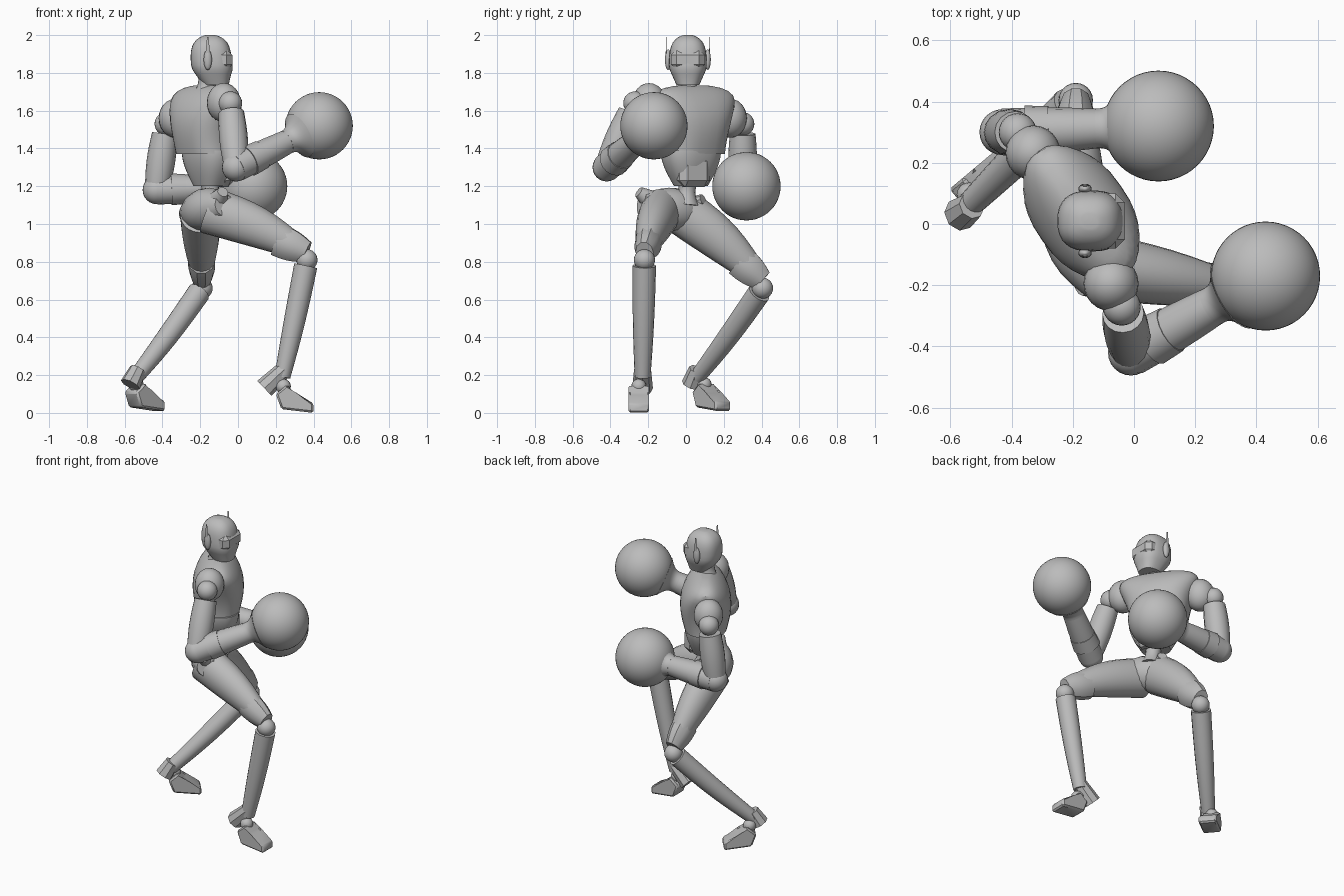
import bpy, bmesh
from math import sin, cos, pi, copysign, radians
from mathutils import Vector, Matrix

if "Cube" in bpy.data.objects:
    bpy.data.objects.remove(bpy.data.objects["Cube"])

shade = (0.5, 0.5, 0.5, 1)
grey = bpy.data.materials.new("plain grey")
grey.use_nodes = True
grey.diffuse_color = shade
grey.node_tree.nodes["Principled BSDF"].inputs["Base Color"].default_value = shade


def finish(name, bm, centre=(0, 0, 0), yaw=0):
    """Turn a bmesh into a placed, shaded object."""
    place = Matrix.Translation(centre) @ Matrix.Rotation(radians(yaw), 4, "Z")
    bmesh.ops.transform(bm, verts=bm.verts, matrix=place)
    bmesh.ops.recalc_face_normals(bm, faces=bm.faces)
    mesh = bpy.data.meshes.new(name)
    bm.to_mesh(mesh)
    bm.free()
    mesh.materials.append(grey)
    part = bpy.data.objects.new(name, mesh)
    bpy.context.collection.objects.link(part)
    bpy.ops.object.select_all(action="DESELECT")
    part.select_set(True)
    bpy.context.view_layer.objects.active = part
    bpy.ops.object.shade_smooth_by_angle(angle=radians(35))


def skin(rings):
    """Join equal rings of points into a closed surface."""
    bm = bmesh.new()
    loops = [[bm.verts.new(point) for point in ring] for ring in rings]
    count = len(loops[0])
    for low, high in zip(loops, loops[1:]):
        for i in range(count):
            j = (i + 1) % count
            bm.faces.new((low[i], low[j], high[j], high[i]))
    bm.faces.new(loops[0])
    bm.faces.new(loops[-1])
    return bm


def limb(name, start, end, start_radius, end_radius, bulge=0, sides=16, flat=1, sag=0):
    """Tapered limb, swollen midway by the bulge and bowed down by the sag."""
    start, end = Vector(start), Vector(end)
    along = (end - start).normalized()
    ref = Vector((0, 0, 1)) if abs(along.z) < 0.8 else Vector((1, 0, 0))
    side = along.cross(ref).normalized()
    up = side.cross(along)
    rings = []
    for step in range(9):
        t = step / 8
        radius = start_radius + (end_radius - start_radius) * t + bulge * sin(pi * t)
        centre = start.lerp(end, t) - Vector((0, 0, sag * sin(pi * t)))
        angles = [2 * pi * i / sides for i in range(sides)]
        rings.append([centre + radius * (side * flat * cos(a) + up * sin(a)) for a in angles])
    finish(name, skin(rings))


def stack(name, base, height, yaw, shape, sides=32):
    """Upright body; shape(t) gives its forward shift, half depth and half width."""
    rings = []
    for step in range(17):
        t = 0.99 * (1 - cos(pi * step / 16)) / 2
        shift, depth, width = shape(t)
        ring = []
        for i in range(sides):
            c, s = cos(2 * pi * i / sides), sin(2 * pi * i / sides)
            ring.append((shift + depth * copysign(abs(c) ** 0.8, c),
                         width * copysign(abs(s) ** 0.8, s), height * t))
        rings.append(ring)
    finish(name, skin(rings), base, yaw)


def ball(name, centre, radius, scale=(1, 1, 1), segments=24):
    bm = bmesh.new()
    bmesh.ops.create_uvsphere(bm, u_segments=segments, v_segments=segments // 2, radius=radius)
    bmesh.ops.scale(bm, vec=scale, verts=bm.verts)
    finish(name, bm, centre)


def box(name, centre, size, yaw, bevel):
    bm = bmesh.new()
    bmesh.ops.create_cube(bm)
    bmesh.ops.scale(bm, vec=size, verts=bm.verts)
    bmesh.ops.bevel(bm, geom=bm.edges[:], offset=bevel, segments=1, affect="EDGES")
    finish(name, bm, centre, yaw)


def foot(name, heel, yaw):
    """Wedge shoe extruded from a side profile, toe pointing forward."""
    profile = [(0, 0.1), (0.03, 0.02), (0.2, 0), (0.2, 0.05), (0.1, 0.1), (0.06, 0.15)]
    bm = skin([[(x, y, z) for x, z in profile] for y in (-0.055, 0.055)])
    bmesh.ops.bevel(bm, geom=bm.edges[:], offset=0.01, segments=1, affect="EDGES")
    finish(name, bm, heel, yaw)


def head_shape(t):
    swell = (1 - t ** 6) ** 0.5 * min(1, 0.6 + 1.2 * t)
    return 0.005 + 0.03 * (1 - t) ** 3, 0.11 * swell, 0.1 * swell


def chest_shape(t):
    depth = (0.13 + 0.03 * sin(pi * t)) * (1 - t ** 4) ** 0.5
    return 0.01, depth, (0.175 + 0.15 * t * t) * (1 - t ** 8) ** 0.5


def belly_shape(t):
    swell = 0.05 * sin(pi * t / 2)
    return 0.01, 0.07 + swell, 0.09 + 1.5 * swell


# Head with visor, neck, ear pieces and antennas
head = Vector((-0.15, 0.01, 1.87))
stack("head", (head.x, head.y, 1.735), 0.267, 0, head_shape)
box("visor", head + Vector((0.07, 0, 0)), (0.1, 0.18, 0.11), 0, 0.03)
limb("neck", (-0.17, 0.01, 1.68), (-0.16, 0.01, 1.8), 0.07, 0.055, -0.015)
for side, word in ((1, "left"), (-1, "right")):
    ear = head + Vector((-0.01, side * 0.105, 0))
    ball(word + "_ear", ear, 0.055, (0.4, 0.3, 1), 16)
    ear.y += side * 0.01
    limb(word + "_antenna", ear, ear + Vector((0, 0, 0.12)), 0.015, 0.004, sides=8, flat=0.2)

# Torso, turned toward the front left
stack("chest", (-0.18, 0.03, 1.37), 0.367, 35, chest_shape)
stack("belly", (-0.16, 0.02, 1.2), 0.19, 35, belly_shape)
limb("waist", (-0.14, 0, 1.1), (-0.15, 0.01, 1.24), 0.07, 0.06, -0.02)
box("belly_plate", (-0.09, 0.04, 1.28), (0.1, 0.18, 0.17), 25, 0.035)

# Pelvis with a nub on each hip
limb("pelvis", (-0.27, 0.11, 1.05), (-0.07, -0.23, 1.1), 0.05, 0.06, 0.06)
limb("right_hip_nub", (-0.11, -0.18, 1.12), (-0.08, -0.25, 1.17), 0.06, 0.03, sides=10)
limb("left_hip_nub", (-0.2, 0, 1.09), (-0.15, 0.09, 1.13), 0.05, 0.03, sides=10)

# Legs: hip, knee, ankle, heel spur tip, back of the foot, foot direction
legs = {
    "right": ((-0.15, -0.13, 1.07), (0.365, -0.22, 0.81), (0.235, -0.23, 0.19),
              (0.14, -0.23, 0.13), (0.2, -0.25, 0), 0),
    "left": ((-0.2, 0, 1.05), (-0.19, 0.405, 0.66), (-0.54, 0.06, 0.19),
             (-0.57, 0.03, 0.15), (-0.57, 0.07, 0.01), 40),
}
for word, (hip, knee, ankle, spur, heel, yaw) in legs.items():
    hip, knee, ankle, heel = map(Vector, (hip, knee, ankle, heel))
    thigh_end = knee + Vector((0, 0, 0.04))
    limb(word + "_thigh", hip, thigh_end, 0.125, 0.05, 0.02, 20, 0.85, -0.02)
    limb(word + "_knee_guard", hip.lerp(thigh_end, 0.7), thigh_end, 0.09, 0.06, 0.01, 10, 0.8)
    ball(word + "_knee", knee, 0.056)
    limb(word + "_shin", knee.lerp(ankle, 0.05), ankle, 0.062, 0.042, 0.004, sag=0.01)
    limb(word + "_heel_spur", ankle + Vector((0.01, 0, 0.04)), spur, 0.045, 0.055, sides=8)
    sole = heel + Matrix.Rotation(radians(yaw), 3, "Z") @ Vector((0.04, 0, 0.14))
    ball(word + "_ankle", sole, 0.04, segments=16)
    foot(word + "_foot", heel, yaw)

# Arms: shoulder, elbow, glove centre and glove radius
collar = Vector((-0.18, 0.03, 1.65))
arms = {
    "right": ((-0.04, -0.27, 1.64), (-0.01, -0.42, 1.3), (0.43, -0.17, 1.52), 0.178),
    "left": ((-0.38, 0.3, 1.53), (-0.43, 0.3, 1.18), (0.08, 0.32, 1.2), 0.181),
}
for word, (shoulder, elbow, glove, size) in arms.items():
    shoulder, elbow, glove = map(Vector, (shoulder, elbow, glove))
    wrist = elbow.lerp(glove, 0.6)
    ball(word + "_shoulder_pad", shoulder.lerp(collar, 0.25), 0.09, (1, 1, 1.15))
    ball(word + "_shoulder_joint", shoulder, 0.062)
    limb(word + "_upper_arm", shoulder.lerp(elbow, 0.15), elbow, 0.068, 0.063, 0.01)
    ball(word + "_elbow", elbow, 0.075)
    limb(word + "_forearm", elbow, wrist, 0.077, 0.065, 0.004)
    limb(word + "_forearm_band", elbow.lerp(wrist, 0.25), elbow.lerp(wrist, 0.5), 0.084, 0.079)
    limb(word + "_glove_cuff", wrist, elbow.lerp(glove, 0.76), 0.065, 0.125, -0.02, 32)
    ball(word + "_glove", glove, size, segments=48)
